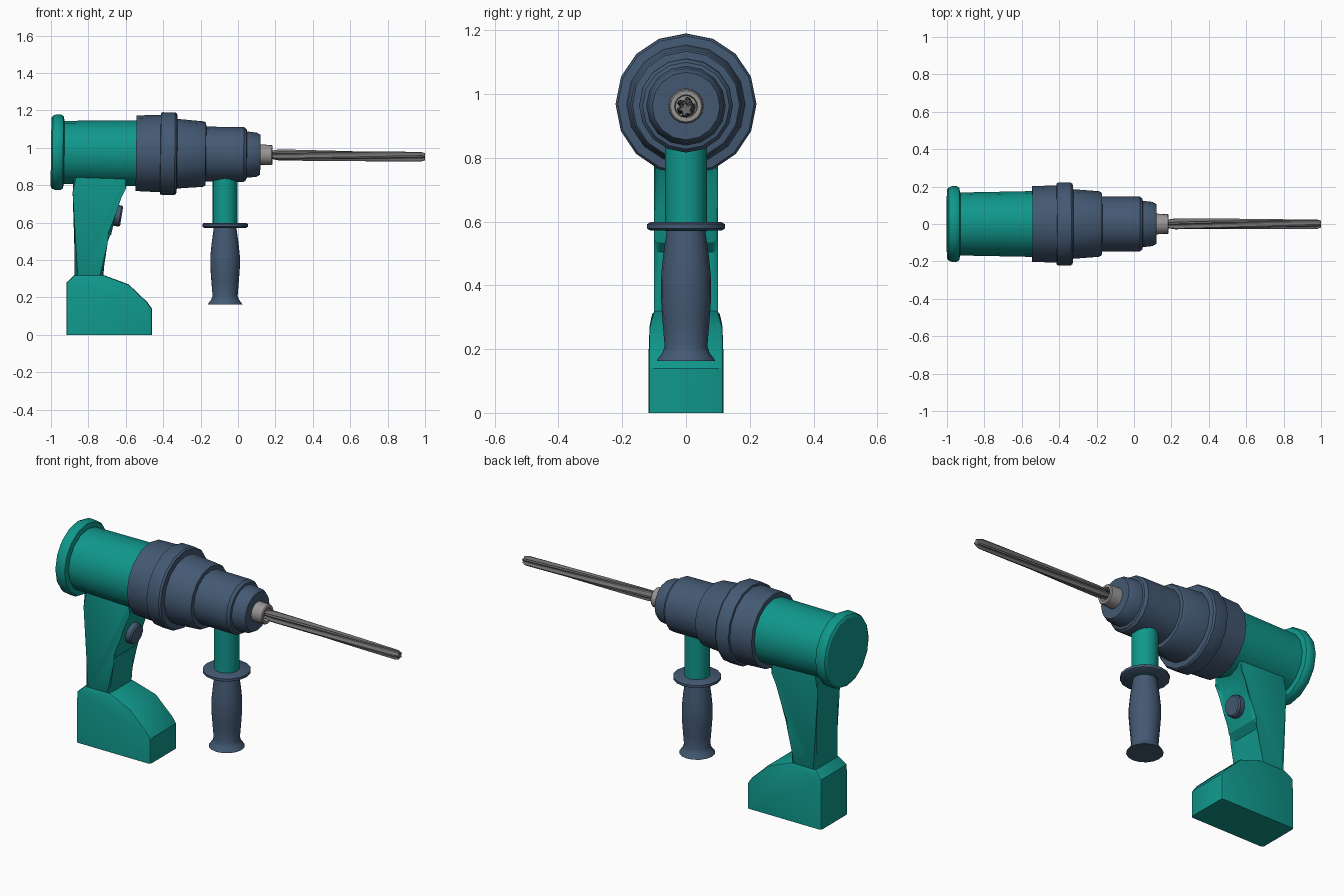
import bpy, bmesh, math
from mathutils import Matrix

if "Cube" in bpy.data.objects:
    bpy.data.objects.remove(bpy.data.objects["Cube"])


def material(name, rgb):
    m = bpy.data.materials.new(name)
    m.diffuse_color = (*rgb, 1)
    m.use_nodes = True
    m.node_tree.nodes["Principled BSDF"].inputs["Base Color"].default_value = m.diffuse_color
    return m


TEAL = material("teal plastic", (0.005, 0.31, 0.26))
SLATE = material("slate rubber", (0.057, 0.10, 0.17))
STEEL = material("light steel", (0.32, 0.30, 0.30))
DARK = material("dark steel", (0.17, 0.16, 0.16))

# The drill axis dips very slightly towards the tip
AXIS = Matrix.Translation((0, 0, 0.964)) @ Matrix.Rotation(math.radians(0.72), 4, 'Y')


def finish(name, bm, mat, matrix=Matrix(), angle=32):
    bm.transform(matrix)
    bmesh.ops.recalc_face_normals(bm, faces=bm.faces)
    me = bpy.data.meshes.new(name)
    bm.to_mesh(me)
    bm.free()
    me.materials.append(mat)
    me.shade_smooth()
    me.set_sharp_from_angle(angle=math.radians(angle))
    ob = bpy.data.objects.new(name, me)
    bpy.context.collection.objects.link(ob)
    return ob


def skin(bm, rings):
    """Join rings of equal length and cap both ends."""
    n = len(rings[0])
    for a, b in zip(rings, rings[1:]):
        for i in range(n):
            j = (i + 1) % n
            bm.faces.new((a[i], a[j], b[j], b[i]))
    bm.faces.new(rings[0])
    bm.faces.new(rings[-1])


def lathe(name, profile, mat, matrix=AXIS, n=16):
    """Revolve (position, radius) points about the local x axis."""
    bm = bmesh.new()
    rings = []
    for t, r in profile:
        rings.append([bm.verts.new((t, r * math.sin(2 * math.pi * i / n),
                                    r * math.cos(2 * math.pi * i / n))) for i in range(n)])
    skin(bm, rings)
    return finish(name, bm, mat, matrix)


def slab(name, outline, half_width, mat, bevel):
    """Extrude an x-z outline across y; half_width is a function of z."""
    bm = bmesh.new()
    sides = [[bm.verts.new((x, s * half_width(z), z)) for x, z in outline] for s in (-1, 1)]
    skin(bm, sides)
    rim = [e for e in bm.edges
           if e.verts[0].co.y * e.verts[1].co.y > 0
           and (e.verts[0].co.z + e.verts[1].co.z) > 0.02]
    bmesh.ops.bevel(bm, geom=rim, offset=bevel, segments=2, profile=0.5, affect='EDGES')
    return finish(name, bm, mat)


# Motor housing with rounded rear cap
lathe("motor_housing", [(-0.95, 0.168), (-0.535, 0.176)], TEAL)
lathe("rear_cap", [(-1.0, 0.182), (-0.992, 0.195), (-0.975, 0.202), (-0.948, 0.202),
                   (-0.935, 0.194), (-0.928, 0.165)], TEAL)

# Stepped gearbox nose
lathe("gearbox_nose", [
    (-0.545, 0.17), (-0.545, 0.202), (-0.415, 0.207), (-0.413, 0.218), (-0.405, 0.221),
    (-0.338, 0.221), (-0.328, 0.214), (-0.325, 0.186), (-0.185, 0.175), (-0.173, 0.168),
    (-0.171, 0.147), (0.03, 0.147), (0.045, 0.136), (0.047, 0.124), (0.10, 0.118),
    (0.12, 0.106), (0.12, 0.04)], SLATE)

# Hollow chuck sleeve
lathe("chuck", [(0.10, 0.056), (0.18, 0.053), (0.185, 0.049), (0.185, 0.036), (0.15, 0.033)], STEEL)

# Fluted, gently twisted drill bit
bm = bmesh.new()
rings = []
stations = [(0.14, 0.022), (0.185, 0.024)]
stations += [(0.22 + 0.76 * k / 16, 0.03 - 0.004 * k / 16) for k in range(17)] + [(1.0, 0.019)]
for t, r in stations:
    ring = []
    for i in range(20):
        rr = r * (1.0, 1.0, 0.66, 0.66)[i % 4]
        a = 2 * math.pi * i / 20 + 1.1 * (t - 0.2)
        ring.append(bm.verts.new((t, rr * math.sin(a), rr * math.cos(a))))
    rings.append(ring)
skin(bm, rings)
finish("drill_bit", bm, DARK, AXIS)

# Main grip
slab("main_grip", [(-0.885, 0.87), (-0.885, 0.835), (-0.866, 0.76), (-0.875, 0.30),
                   (-0.72, 0.30), (-0.714, 0.505), (-0.678, 0.535), (-0.655, 0.64),
                   (-0.642, 0.735), (-0.615, 0.79), (-0.585, 0.83), (-0.585, 0.87)],
     lambda z: 0.1, TEAL, 0.018)

# Battery pack with sloped front
slab("battery_pack", [(-0.917, 0.0), (-0.917, 0.28), (-0.875, 0.32), (-0.72, 0.32),
                      (-0.585, 0.27), (-0.485, 0.175), (-0.46, 0.14), (-0.46, 0.0)],
     lambda z: 0.102 if z > 0.3 else 0.118, TEAL, 0.012)

# Trigger button
lathe("trigger", [(-0.05, 0.057), (0.012, 0.057), (0.02, 0.05)], SLATE,
      Matrix.Translation((-0.642, 0, 0.637)) @ Matrix.Rotation(math.radians(9), 4, 'Y'), 12)

# Side handle: post, guard ring and grip
UP = Matrix.Translation((-0.069, 0, 0)) @ Matrix.Rotation(math.radians(-90), 4, 'Y')
lathe("side_handle_post", [(0.57, 0.066), (0.86, 0.066)], TEAL, UP)
lathe("side_handle_guard", [(0.572, 0.112), (0.578, 0.122), (0.592, 0.122), (0.598, 0.112)], SLATE, UP)
lathe("side_handle_grip", [(0.163, 0.092), (0.170, 0.088), (0.188, 0.074), (0.208, 0.067),
                           (0.28, 0.073), (0.36, 0.079), (0.42, 0.079), (0.49, 0.072),
                           (0.575, 0.06)], SLATE, UP)
